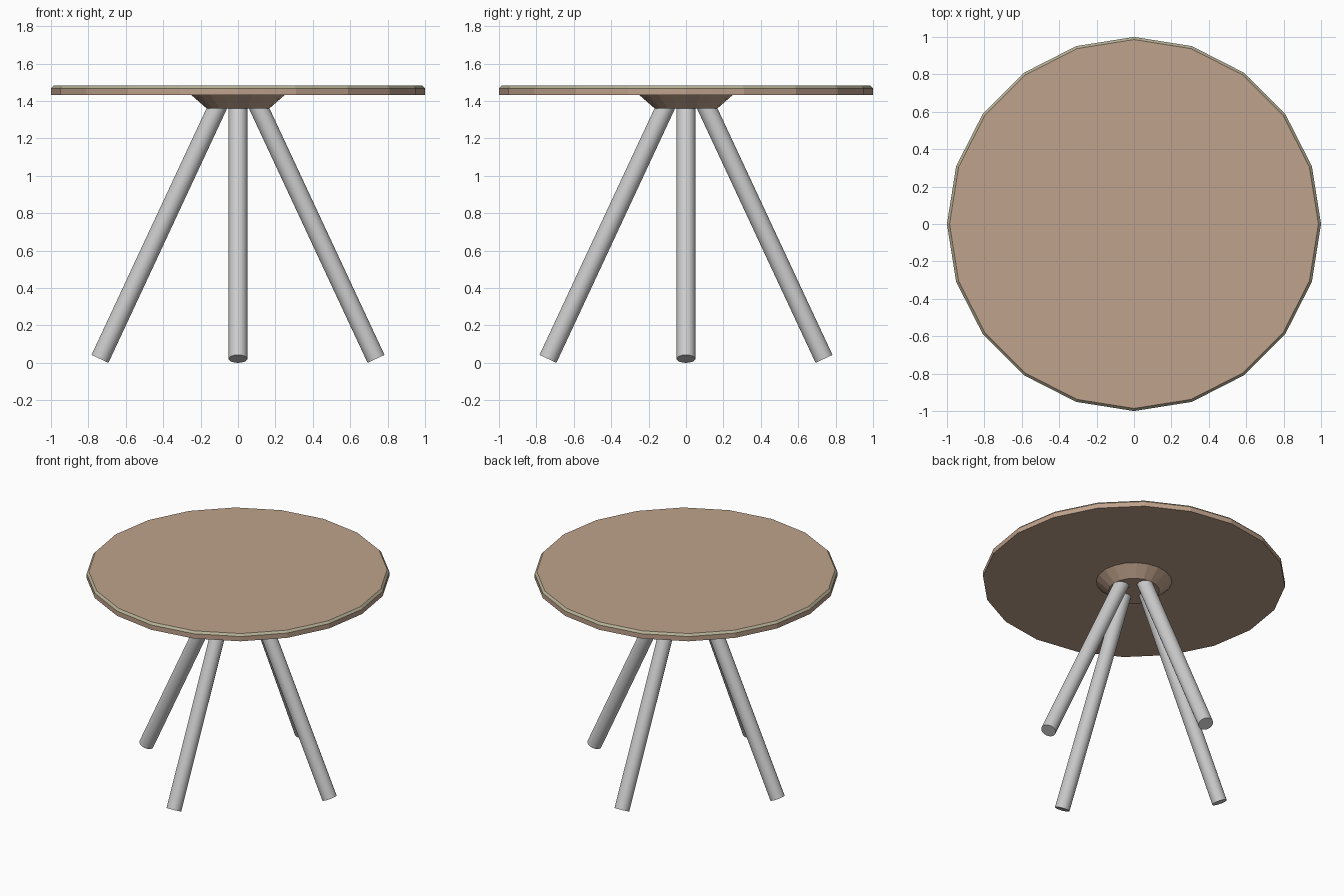
import bpy, bmesh, math
from mathutils import Vector

if "Cube" in bpy.data.objects:
    bpy.data.objects.remove(bpy.data.objects["Cube"])


def material(name, color):
    m = bpy.data.materials.new(name)
    m.diffuse_color = color
    m.use_nodes = True
    m.node_tree.nodes["Principled BSDF"].inputs["Base Color"].default_value = m.diffuse_color
    return m


wood = material("wood", (0.52, 0.36, 0.26, 1))
edge_trim = material("edge_trim", (0.46, 0.43, 0.30, 1))


def lathe(name, profile, sides, mats, trim_band=None):
    """Stack of (radius, z) rings with flat end caps, first vertex on +x."""
    bm = bmesh.new()
    rings = [[bm.verts.new((r * math.cos(math.tau * i / sides),
                            r * math.sin(math.tau * i / sides), z))
              for i in range(sides)] for r, z in profile]
    bm.faces.new(rings[0][::-1])
    bm.faces.new(rings[-1])
    for b, (lo, hi) in enumerate(zip(rings, rings[1:])):
        for i in range(sides):
            j = (i + 1) % sides
            f = bm.faces.new((lo[i], lo[j], hi[j], hi[i]))
            f.material_index = 1 if b == trim_band else 0
    me = bpy.data.meshes.new(name)
    bm.to_mesh(me)
    bm.free()
    for m in mats:
        me.materials.append(m)
    ob = bpy.data.objects.new(name, me)
    bpy.context.collection.objects.link(ob)
    return ob


# Faceted top with a chamfered, differently coloured upper edge
lathe("table_top", [(1, 1.432), (1, 1.467), (0.986, 1.482)], 20,
      [wood, edge_trim], trim_band=1)

# Flared hub under the top
lathe("hub", [(0.168, 1.36), (0.25, 1.432)], 20, [wood])

# Four splayed round legs, ends cut square to the leg
foot_r, foot_z, top_r, top_z = 0.738, 0.021, 0.097, 1.395
names = ["right_leg", "back_leg", "left_leg", "front_leg"]
for k, name in enumerate(names):
    a = k * math.pi / 2
    out = Vector((math.cos(a), math.sin(a), 0))
    foot = out * foot_r + Vector((0, 0, foot_z))
    top = out * top_r + Vector((0, 0, top_z))
    tilt = math.atan2(top_r - foot_r, top_z - foot_z)
    bpy.ops.mesh.primitive_cylinder_add(
        vertices=32, radius=0.05, depth=(top - foot).length,
        location=(foot + top) / 2, rotation=(0, tilt, a))
    leg = bpy.context.object
    leg.name = name
    bpy.ops.object.shade_smooth_by_angle(angle=math.radians(30))
